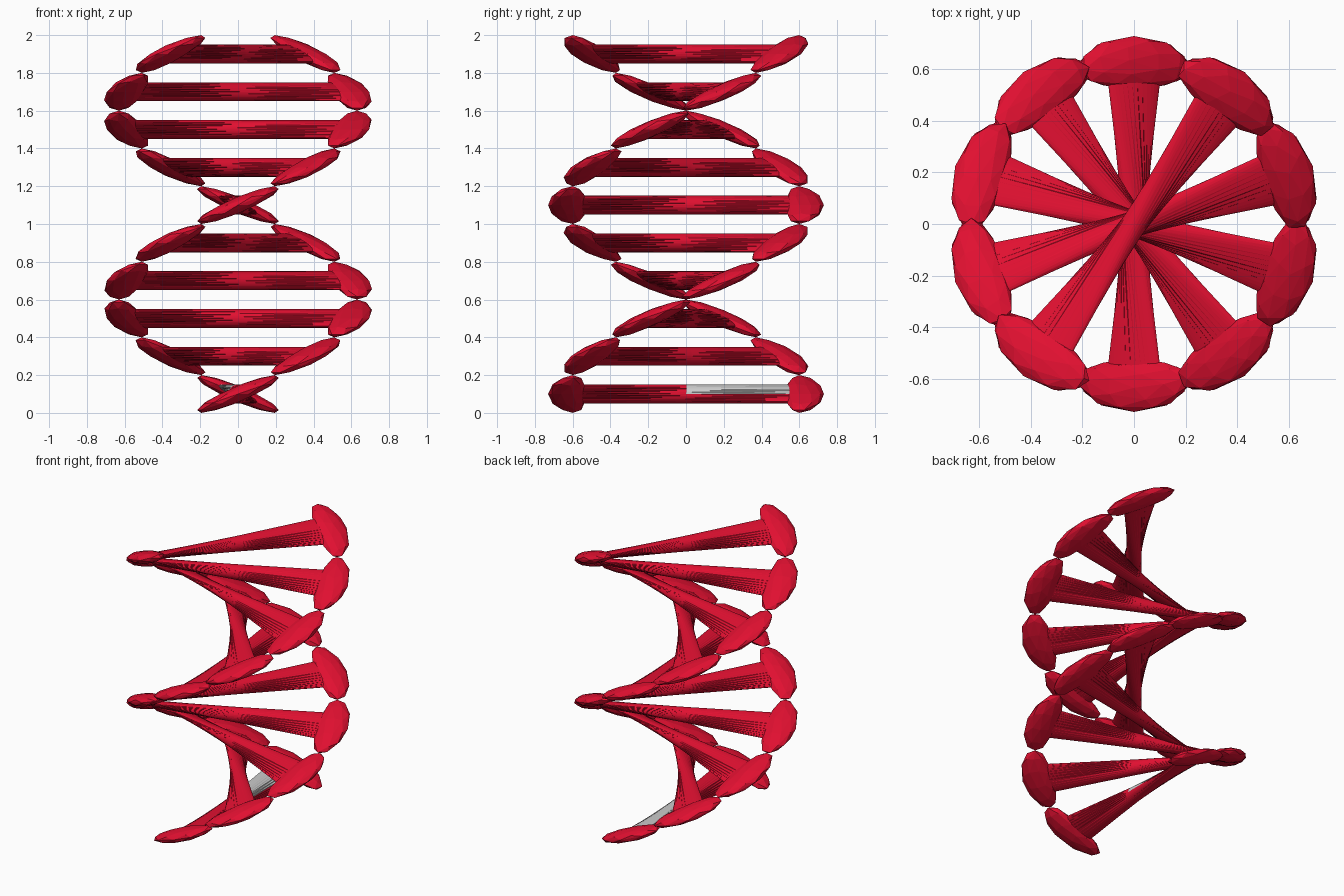
import bpy, bmesh, math
from mathutils import Matrix

if "Cube" in bpy.data.objects:
    bpy.data.objects.remove(bpy.data.objects["Cube"])

LEVELS = 10
STEP = 0.2              # height of one level
TWIST = math.pi         # radians of twist per unit of height
STRAND_R = 0.63         # distance of the beads from the axis

red = bpy.data.materials.new("red")
red.diffuse_color = (0.75, 0.005, 0.03, 1)
red.use_nodes = True
red.node_tree.nodes["Principled BSDF"].inputs["Base Color"].default_value = red.diffuse_color


def finish(bm, name, mat):
    """Twist the part around the z axis and make an object of it."""
    for v in bm.verts:
        v.co = Matrix.Rotation(TWIST * (v.co.z - STEP / 2), 3, 'Z') @ v.co
    bmesh.ops.triangulate(bm, faces=[f for f in bm.faces if len(f.verts) == 4])
    me = bpy.data.meshes.new(name)
    bm.to_mesh(me)
    bm.free()
    ob = bpy.data.objects.new(name, me)
    bpy.context.collection.objects.link(ob)
    if mat:
        me.materials.append(mat)
    return ob


def place(z, side, y):
    # untwisted start position; the odd turn is undone so each level twists on
    return Matrix.Translation((0, side * y, z))


def bead(name, z, side):
    bm = bmesh.new()
    bmesh.ops.create_icosphere(bm, subdivisions=2, radius=STEP / 2,
                               matrix=place(z, side, STRAND_R))
    finish(bm, name, red)


def rung(name, z, side, part=None, mat=red):
    """Half rung from the axis to a bead; part keeps its upper or lower half."""
    bm = bmesh.new()
    length = STRAND_R - 0.02
    bmesh.ops.create_cone(
        bm, cap_ends=False, segments=32, radius1=0.05, radius2=0.05, depth=length,
        matrix=place(z, side, length / 2) @ Matrix.Rotation(math.pi / 2, 4, 'X'))
    if part:
        drop = [f for f in bm.faces
                if (f.calc_center_median().z > z) != (part == "upper")]
        bmesh.ops.delete(bm, geom=drop, context='FACES')
    finish(bm, name, mat)


for i in range(LEVELS):
    z = STEP * (i + 0.5)
    for side, label in ((1, "a"), (-1, "b")):
        # strand bead
        bead(f"strand_{label}_{i}", z, side)
        # half rung; the lowest one is red below and plain grey above
        if i == 0 and side == 1:
            rung("rung_a_0_lower", z, side, "lower")
            rung("rung_a_0_upper", z, side, "upper", None)
        else:
            rung(f"rung_{label}_{i}", z, side)
